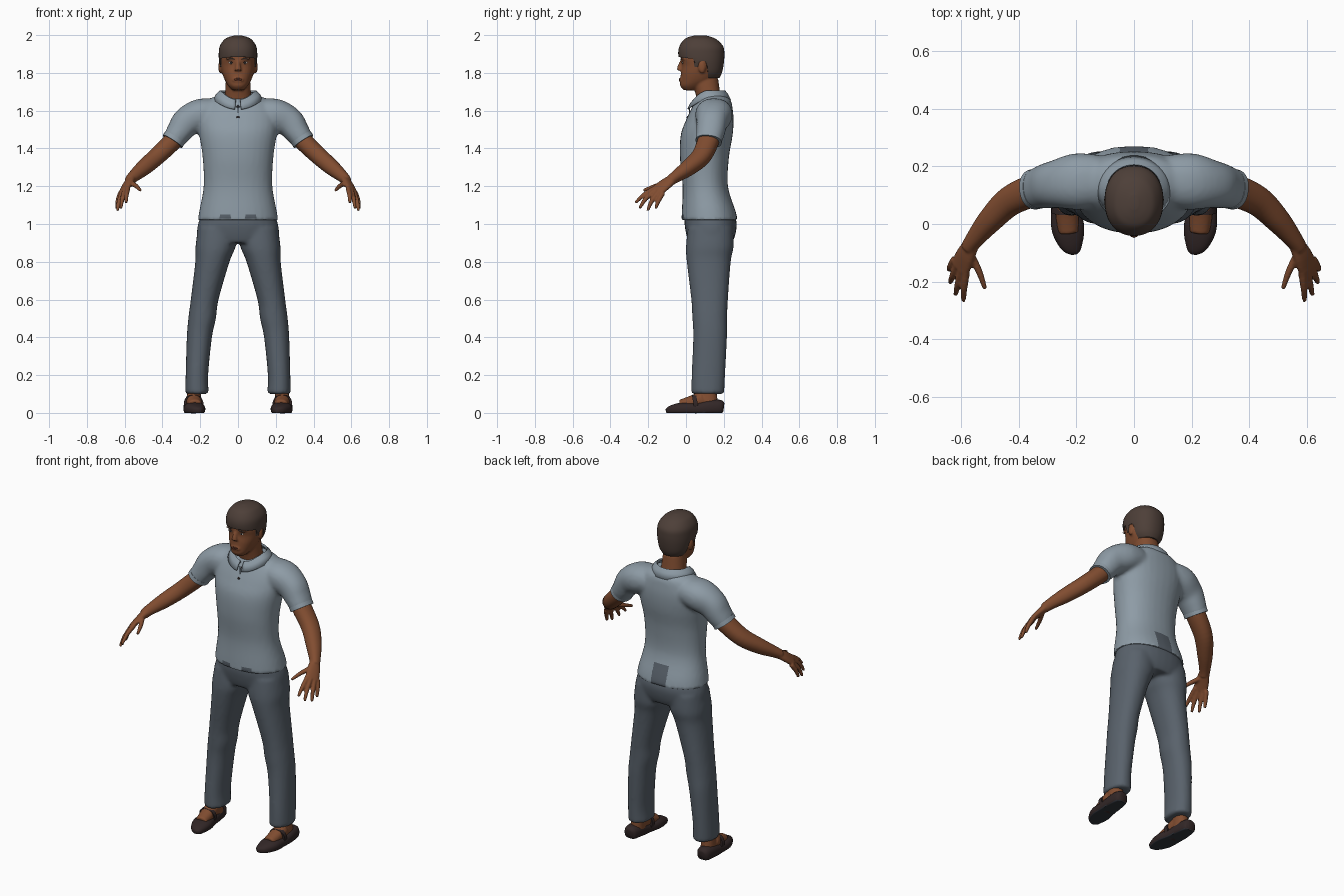
import bpy, bmesh, math
from mathutils import Vector, Matrix
from mathutils.bvhtree import BVHTree

if "Cube" in bpy.data.objects:
    bpy.data.objects.remove(bpy.data.objects["Cube"])


def material(name, rgb):
    m = bpy.data.materials.new(name)
    m.use_nodes = True
    m.diffuse_color = (*rgb, 1)
    b = m.node_tree.nodes["Principled BSDF"]
    b.inputs["Base Color"].default_value = (*rgb, 1)
    b.inputs["Roughness"].default_value = 0.8
    return m


SHIRT = material("shirt grey", (.27, .33, .38))
TRIM = material("cuff grey", (.17, .21, .25))
TROUSER = material("trouser slate", (.10, .122, .148))
SKIN = material("skin brown", (.22, .074, .03))
LIP = material("lip brown", (.15, .045, .025))
HAIR = material("hair brown", (.075, .05, .04))
SHOE = material("shoe leather", (.032, .02, .02))
SOLE = material("sole slate", (.03, .035, .045))
WHITE = material("eye white", (.5, .45, .4))
DARK = material("dark detail", (.02, .015, .015))


def resample(rows, k):
    """Catmull-Rom interpolation of path rows."""
    rows, out = [Vector(r) for r in rows], []
    for i in range(len(rows) - 1):
        a, b, c = rows[max(i - 1, 0)], rows[i], rows[i + 1]
        d = rows[min(i + 2, len(rows) - 1)]
        for j in range(k):
            t = j / k
            out.append((2 * b + (c - a) * t + (2 * a - 5 * b + 4 * c - d) * t ** 2
                        + (3 * b - a - 3 * c + d) * t ** 3) / 2)
    return out + [rows[-1]]


def loft(bm, rows, ref=(0, 1, 0), level=False, both=False, n=32, k=5, p=2.2):
    """Closed tube through rows of x, y, z, half width, half depth."""
    rows = resample(rows, k)
    pos = [r.to_3d() if len(r) == 3 else Vector(r[:3]) for r in rows]
    for s in ((1, -1) if both else (1,)):
        rings = []
        for i, r in enumerate(rows):
            u, v = Vector((1, 0, 0)), Vector((0, 1, 0))
            if not level:
                t = (pos[min(i + 1, len(pos) - 1)] - pos[max(i - 1, 0)]).normalized()
                u = t.cross(Vector(ref)).normalized()
                v = t.cross(u)
            ring = []
            for j in range(n):
                c, d = math.cos(math.tau * j / n), math.sin(math.tau * j / n)
                q = pos[i] + u * r[3] * math.copysign(abs(c) ** (2 / p), c) \
                    + v * r[4] * math.copysign(abs(d) ** (2 / p), d)
                ring.append(bm.verts.new((q.x * s, q.y, q.z)))
            rings.append(ring)
        for a, b in zip(rings, rings[1:]):
            for j in range(n):
                bm.faces.new((a[j], a[j - 1], b[j - 1], b[j]))
        bm.faces.new(rings[0])
        bm.faces.new(rings[-1])


def level_rows(rows):
    """Rows of z, inner x, outer x, front y, back y to loft rows."""
    return [((a + b) / 2, (f + g) / 2, z, (b - a) / 2, (g - f) / 2) for z, a, b, f, g in rows]


def body_rows(rows):
    return level_rows([(z, -w, w, f, g) for z, w, f, g in rows])


def ball(bm, centre, size):
    m = Matrix.Translation(centre) @ Matrix.Diagonal((*size, 1))
    bmesh.ops.create_uvsphere(bm, u_segments=16, v_segments=10, radius=1, matrix=m)


def finish(name, bm, mats, voxel=0, smooth=4, angle=50):
    """Make the object; with a voxel size, fuse its overlapping pieces."""
    bmesh.ops.recalc_face_normals(bm, faces=bm.faces)
    me = bpy.data.meshes.new(name)
    bm.to_mesh(me)
    bm.free()
    ob = bpy.data.objects.new(name, me)
    bpy.context.collection.objects.link(ob)
    if voxel:
        r = ob.modifiers.new("fuse", 'REMESH')
        r.mode, r.voxel_size = 'VOXEL', voxel
        s = ob.modifiers.new("soften", 'SMOOTH')
        s.factor, s.iterations = .5, smooth
        dg = bpy.context.evaluated_depsgraph_get()
        fused = bpy.data.meshes.new_from_object(ob.evaluated_get(dg))
        ob.modifiers.clear()
        ob.data = fused
    ob.data.materials.clear()
    for m in mats:
        ob.data.materials.append(m)
    bpy.ops.object.select_all(action='DESELECT')
    ob.select_set(True)
    bpy.context.view_layer.objects.active = ob
    bpy.ops.object.shade_smooth_by_angle(angle=math.radians(angle))
    return ob


def paint(ob, index, rule):
    for f in ob.data.polygons:
        if rule(f.center):
            f.material_index = index


# Shirt: torso and sleeves fused together
bm = bmesh.new()
loft(bm, body_rows([(1.02, .213, -.024, .274), (1.07, .205, -.022, .262), (1.2, .182, -.018, .222),
                    (1.35, .187, -.032, .227), (1.47, .205, -.028, .247), (1.55, .215, 0, .252),
                    (1.61, .2, .028, .247), (1.66, .15, .055, .235), (1.685, .1, .075, .2)]), level=True)
sleeve = [(.12, .15, 1.59, .075, .09), (.2, .147, 1.577, .085, .098), (.27, .138, 1.54, .08, .083),
          (.31, .13, 1.49, .068, .076), (.345, .12, 1.44, .058, .068)]
loft(bm, sleeve, both=True)
shirt = finish("shirt", bm, [SHIRT, TROUSER], .011, 4)
paint(shirt, 1, lambda c: c.y > .15 and abs(c.x) < .05 and c.z < 1.14)
paint(shirt, 1, lambda c: c.y < .1 and .04 < abs(c.x) < .1 and 1.03 < c.z < 1.047)

# Rolled sleeve edges
bm = bmesh.new()
loft(bm, [(.334, .123, 1.457, .061, .07), (.347, .12, 1.437, .061, .07)], both=True, k=2)
finish("sleeve_cuffs", bm, [SHIRT])

# Collar: sloped band dipping at the front
bm = bmesh.new()
rings = []
for rx, ry, drop in ((.088, .078, .012), (.094, .084, 0), (.115, .1, .018), (.132, .116, .05)):
    ring = []
    for j in range(41):
        a = -math.pi / 2 + .12 + (math.tau - .24) * j / 40
        front = max(0, -math.sin(a)) ** 2
        ring.append(bm.verts.new((rx * math.cos(a), .122 + ry * math.sin(a), 1.708 - drop - .05 * front)))
    rings.append(ring)
for a, b in zip(rings, rings[1:]):
    for j in range(40):
        bm.faces.new((a[j], a[j + 1], b[j + 1], b[j]))
collar = finish("collar", bm, [SHIRT])
collar.modifiers.new("thickness", 'SOLIDIFY').thickness = .007

# Trousers: seat and legs
bm = bmesh.new()
loft(bm, body_rows([(1.1, .17, .01, .22), (1.02, .206, -.008, .266), (.95, .218, 0, .263),
                    (.9, .2, .015, .245)]), level=True)
loft(bm, level_rows([(.98, .005, .212, .01, .25), (.88, .013, .225, 0, .252), (.8, .045, .226, .004, .237),
                     (.6, .103, .25, .028, .222), (.5, .117, .263, .034, .218), (.4, .138, .271, .038, .217),
                     (.2, .158, .277, .03, .207), (.1, .154, .279, .028, .202)]), level=True, both=True)
finish("trousers", bm, [TROUSER], .011, 4)

# Arms with hands
bm = bmesh.new()
loft(bm, [(.3, .13, 1.5, .05, .055), (.345, .118, 1.44, .05, .057), (.43, .08, 1.358, .047, .052),
          (.5, .012, 1.297, .042, .043), (.555, -.055, 1.25, .031, .031), (.575, -.085, 1.228, .027, .027)],
     both=True)
loft(bm, [(.562, -.065, 1.242, .027, .022), (.585, -.11, 1.21, .038, .019), (.605, -.155, 1.175, .042, .014)],
     ref=(.7, -.25, .68), both=True)
fingers = {"index": ((.583, -.165, 1.19), (.59, -.222, 1.155), (.592, -.268, 1.112)),
           "middle": ((.598, -.158, 1.182), (.612, -.212, 1.135), (.62, -.246, 1.083)),
           "ring": ((.612, -.142, 1.172), (.63, -.182, 1.12), (.638, -.203, 1.07)),
           "little": ((.622, -.122, 1.165), (.637, -.147, 1.12), (.642, -.16, 1.082)),
           "thumb": ((.57, -.1, 1.22), (.538, -.165, 1.2), (.517, -.225, 1.178))}
for pts in fingers.values():
    loft(bm, [(*q, r, r) for q, r in zip(pts, (.014, .012, .008))], ref=(1, 0, 0), both=True, n=12)
finish("arms", bm, [SKIN], .0055, 3)

# Head with neck, nose and ears
bm = bmesh.new()
loft(bm, body_rows([(1.708, .028, -.01, .06), (1.73, .05, -.03, .1), (1.76, .069, -.03, .15),
                    (1.8, .084, -.027, .175), (1.84, .092, -.022, .19), (1.88, .094, -.028, .195),
                    (1.93, .088, -.015, .185), (1.98, .04, .02, .13)]), level=True)
loft(bm, [(0, .13, 1.62, .08, .065), (0, .118, 1.68, .07, .065), (0, .1, 1.77, .064, .07)], level=True)
loft(bm, [(0, -.016, 1.87, .01, .01), (0, -.031, 1.835, .013, .013), (0, -.036, 1.812, .019, .013)], n=16)
ball(bm, (0, -.027, 1.762), (.03, .009, .014))
for s in (1, -1):
    ball(bm, (s * .094, .085, 1.832), (.01, .02, .034))
    ball(bm, (s * .036, -.01, 1.876), (.03, .018, .008))
head = finish("head", bm, [SKIN], .006, 2)

# Hair cap trimmed along a stepped hairline
bm = bmesh.new()
loft(bm, body_rows([(1.765, .06, .03, .172), (1.8, .086, 0, .19), (1.85, .099, -.03, .2),
                    (1.9, .102, -.041, .203), (1.94, .097, -.035, .197), (1.975, .074, -.012, .165),
                    (1.99, .048, .015, .135), (1.999, .015, .05, .1)]), level=True, n=64, k=6)
for v in bm.verts:
    y = v.co.y
    line = 1.885 - .3 * abs(v.co.x) ** 1.5 if y < .045 else 1.83 if y < .07 else 1.862 if y < .11 else 1.772
    v.co.z = max(v.co.z, line)
finish("hair", bm, [HAIR])


# Face and shirt details laid on the surfaces
def lay(name, target, mat, x, z, w, h, depth=.003):
    tree = BVHTree.FromObject(target, bpy.context.evaluated_depsgraph_get())
    hit = tree.ray_cast(Vector((x, -1, z)), Vector((0, 1, 0)))[0]
    bm = bmesh.new()
    ball(bm, (x, hit.y if hit else 0, z), (w, depth, h))
    finish(name, bm, [mat])


for s, side in ((1, "left"), (-1, "right")):
    lay("eye_" + side, head, WHITE, s * .036, 1.854, .015, .006)
    lay("iris_" + side, head, DARK, s * .036, 1.855, .007, .006, .005)
    lay("eyebrow_" + side, head, HAIR, s * .038, 1.874, .023, .004)
lay("upper_lip", head, LIP, 0, 1.768, .024, .004)
lay("lower_lip", head, LIP, 0, 1.76, .02, .004)
for i, z in enumerate((1.62, 1.565)):
    lay(f"button_{i + 1}", shirt, DARK, 0, z, .008, .008)
lay("placket_seam", shirt, TRIM, 0, 1.59, .003, .045, .002)

# Bare feet inside the shoes
bm = bmesh.new()
loft(bm, [(.228, -.03, .04, .035, .03), (.232, .03, .055, .04, .036), (.236, .09, .075, .04, .042)],
     ref=(0, 0, 1), both=True)
loft(bm, [(.236, .12, .03, .04, .05), (.234, .118, .08, .038, .048), (.228, .115, .15, .036, .042)],
     level=True, both=True)
finish("feet", bm, [SKIN], .007, 3)

# Shoes with flat soles
bm = bmesh.new()
loft(bm, [(.244, .2, .035, .02, .022), (.244, .185, .036, .038, .038), (.242, .13, .034, .047, .042),
          (.238, .06, .026, .05, .036), (.23, -.01, .026, .057, .037), (.22, -.06, .022, .046, .03),
          (.21, -.092, .018, .028, .02), (.207, -.105, .016, .01, .01)], ref=(0, 0, 1), both=True, p=2.4)
for v in bm.verts:
    v.co.z = max(v.co.z, .006) - .006
shoes = finish("shoes", bm, [SHOE, SOLE])
paint(shoes, 1, lambda c: c.z < .004)

# Straps over the insteps
bm = bmesh.new()
loft(bm, [(.235, .04, .046, .052, .05), (.235, .062, .05, .05, .05)], ref=(0, 0, 1), both=True, k=2)
finish("shoe_straps", bm, [SHOE])
